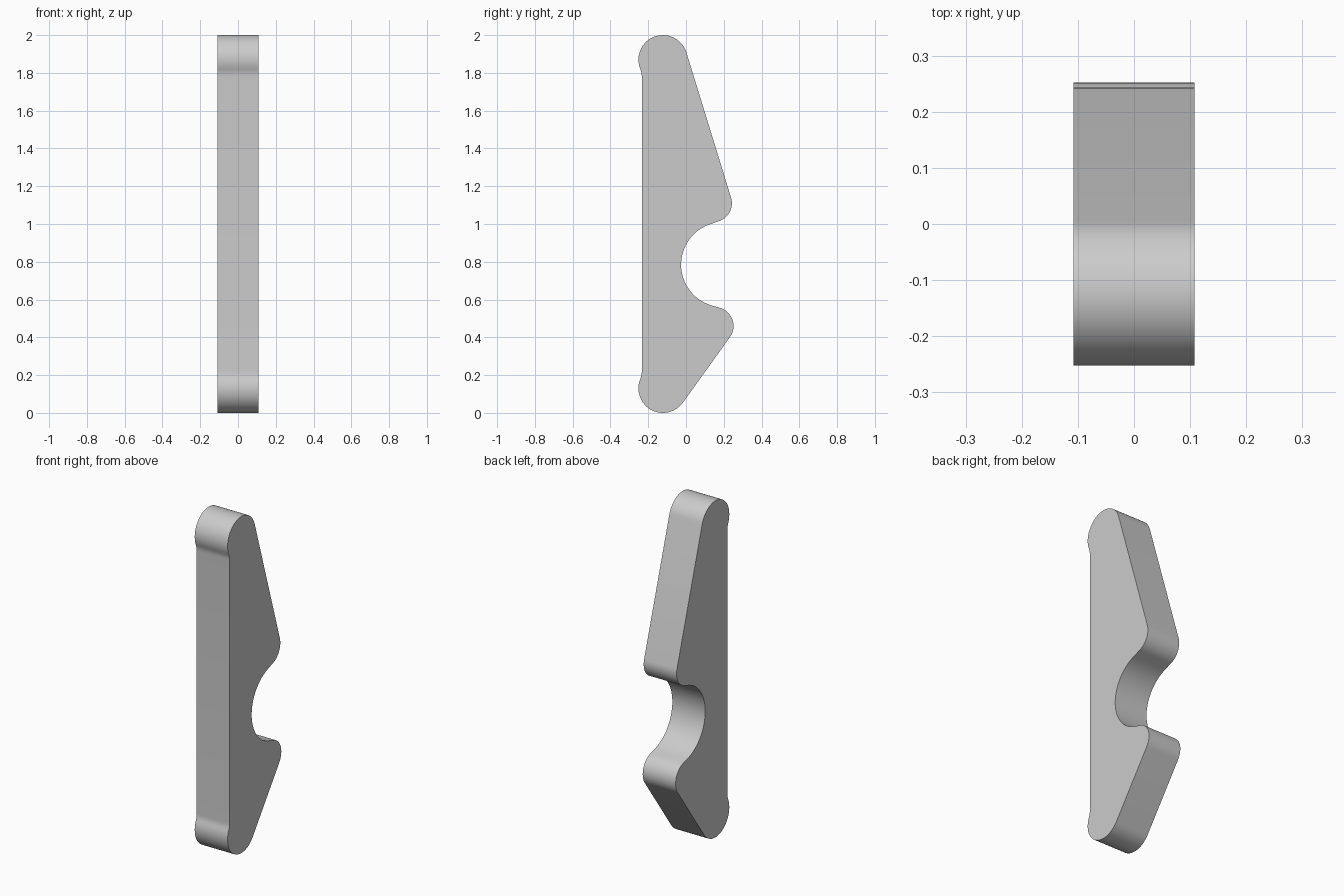
import bpy, bmesh
from math import acos, atan2, ceil, cos, hypot, pi, sin, tau

cube = bpy.data.objects.get("Cube")
if cube:
    bpy.data.objects.remove(cube, do_unlink=True)

HALF_WIDTH = 0.108
STEP = pi / 28

# Rounded corners as (y, z, radius), counter-clockwise; negative radius is hollow
corners = [
    (-0.122, 1.87, 0.13),     # top end
    (-0.334, 1.781, -0.1),    # upper front blend
    (-0.334, 0.219, -0.1),    # lower front blend
    (-0.122, 0.13, 0.13),     # bottom end
    (0.152, 0.46, 0.1),       # lower nose
    (0.2, 0.785, -0.226),     # round notch
    (0.143, 1.11, 0.1),       # upper nose
]


def tangent_angle(a, b):
    """Angle of the outward normal of the line touching both circles."""
    dy, dz = b[0] - a[0], b[1] - a[1]
    ratio = (a[2] - b[2]) / hypot(dy, dz)
    return atan2(dz, dy) - acos(max(-1, min(1, ratio)))


def outline(circles):
    """Join the circles with tangent lines into one closed profile."""
    points = []
    n = len(circles)
    for i, c in enumerate(circles):
        start = tangent_angle(circles[i - 1], c)
        sweep = (tangent_angle(c, circles[(i + 1) % n]) - start) % tau
        if c[2] < 0:
            sweep -= tau
        steps = max(2, ceil(abs(sweep) / STEP))
        for k in range(steps + 1):
            a = start + sweep * k / steps
            points.append((c[0] + c[2] * cos(a), c[1] + c[2] * sin(a)))
    return points


# Plate body: profile extruded across x
bm = bmesh.new()
verts = [bm.verts.new((-HALF_WIDTH, y, z)) for y, z in outline(corners)]
cap = bm.faces.new(verts)
result = bmesh.ops.extrude_face_region(bm, geom=[cap], use_keep_orig=True)
moved = [g for g in result["geom"] if isinstance(g, bmesh.types.BMVert)]
bmesh.ops.translate(bm, verts=moved, vec=(2 * HALF_WIDTH, 0, 0))
bmesh.ops.remove_doubles(bm, verts=bm.verts, dist=0.0015)
bmesh.ops.recalc_face_normals(bm, faces=bm.faces)
mesh = bpy.data.meshes.new("notched_plate")
bm.to_mesh(mesh)
bm.free()

plate = bpy.data.objects.new("notched_plate", mesh)
bpy.context.collection.objects.link(plate)

# Plain grey finish
grey = bpy.data.materials.new("light_grey")
grey.use_nodes = True
colour = (0.6, 0.6, 0.6, 1)
grey.diffuse_color = colour
grey.node_tree.nodes["Principled BSDF"].inputs["Base Color"].default_value = colour
mesh.materials.append(grey)

bpy.ops.object.select_all(action="DESELECT")
plate.select_set(True)
bpy.context.view_layer.objects.active = plate
bpy.ops.object.shade_smooth_by_angle(angle=pi / 6)
